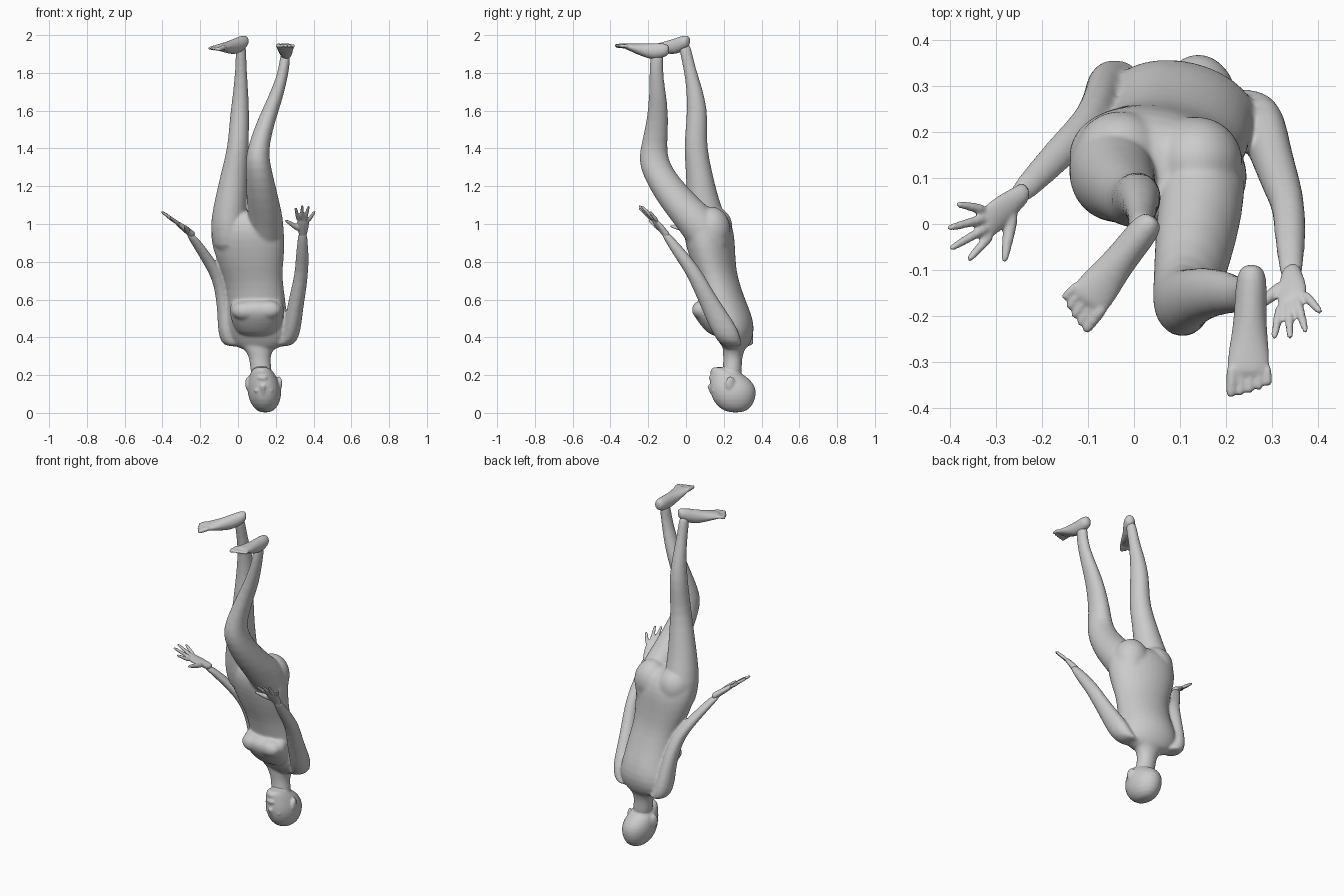
import bpy, bmesh, math
from mathutils import Vector as V, Matrix

bm = bmesh.new()
SEG = 16


def loft(rings):
    """Closed skin through rings of (centre, u half-axis, v half-axis)."""
    loops = []
    for c, u, v in rings:
        loops.append([bm.verts.new(V(c) + 1.03 * (V(u) * math.cos(a) + V(v) * math.sin(a)))
                      for a in (2 * math.pi * i / SEG for i in range(SEG))])
    faces = [bm.faces.new(loops[0]), bm.faces.new(loops[-1][::-1])]
    for a, b in zip(loops, loops[1:]):
        for i in range(SEG):
            j = (i + 1) % SEG
            faces.append(bm.faces.new((a[j], a[i], b[i], b[j])))
    bmesh.ops.recalc_face_normals(bm, faces=faces)


def column(rows, turn=0):
    """Limb or trunk from level ellipses: x, y, z, rx, ry."""
    c, s = math.cos(math.radians(turn)), math.sin(math.radians(turn))
    loft([((x, y, z), (rx * c, rx * s, 0), (-ry * s, ry * c, 0)) for x, y, z, rx, ry in rows])


def digit(p, q, r0, r1):
    p, q = V(p), V(q)
    d = (q - p).normalized()
    u = d.orthogonal().normalized()
    w = d.cross(u)
    loft([(p.lerp(q, t), u * r, w * r) for t, r in
          ((0, r0), (.3, r0), (.6, (r0 + r1) / 2), (.9, r1), (1, r1 * .6))])


def blob(c, r, turn=0):
    m = Matrix.Translation(c) @ Matrix.Rotation(math.radians(turn), 4, 'Z') @ Matrix.Diagonal((*r, 1))
    bmesh.ops.create_icosphere(bm, subdivisions=3, radius=1.03, matrix=m)


def hand(wrist, knuckle, across, tips, thumb):
    wrist, knuckle, across = V(wrist), V(knuckle), V(across).normalized()
    n = across.cross(knuckle - wrist).normalized()
    loft([(wrist.lerp(knuckle, t), across * w, n * h) for t, w, h in
          ((-.25, .022, .02), (.1, .025, .018), (.45, .034, .016), (.85, .036, .013), (1.02, .032, .009))])
    for i, tip in enumerate(tips):
        digit(knuckle + across * (i - 1.5) * .019 - (knuckle - wrist) * .1, tip, .0105, .008)
    digit(wrist.lerp(knuckle, .25) - across * .015, thumb, .015, .0085)


def foot(heel, toe, slope, big):
    """Sole-up foot; big is the side (+1/-1) carrying the big toe."""
    heel, toe = V(heel), V(toe)
    d = (toe - heel).normalized()
    side = V((-d.y, d.x, 0)).normalized()
    d = V((d.x, d.y, slope))
    up = V((0, 0, 1))
    loft([(heel + d * s + up * z, side * w, up * h) for s, w, z, h in
          ((-.005, .018, -.032, .024), (.02, .034, -.036, .037), (.08, .034, -.046, .044),
           (.14, .037, -.04, .034), (.19, .045, -.03, .023), (.22, .046, -.024, .017), (.24, .042, -.021, .012))])
    for i in range(5):
        k = side * big * (.033 - i * .0185) - up * .021
        digit(heel + d * .215 + k, heel + d * ((.287, .284, .278, .27, .26)[i]) + k * 1.1,
              .0135 if i == 0 else .009, .011 if i == 0 else .0085)


def finish(name, smoothing, voxel=.006):
    """Turn the gathered pieces into one fused, softened object."""
    me = bpy.data.meshes.new(name)
    bm.to_mesh(me)
    bm.clear()
    ob = bpy.data.objects.new(name, me)
    bpy.context.collection.objects.link(ob)
    sub = ob.modifiers.new("round", 'SUBSURF')
    sub.levels = sub.render_levels = 1
    rm = ob.modifiers.new("fuse", 'REMESH')
    rm.mode, rm.voxel_size, rm.use_smooth_shade = 'VOXEL', voxel, True
    sm = ob.modifiers.new("soften", 'SMOOTH')
    sm.factor, sm.iterations = .5, smoothing


# trunk, upside down and leaning
column([(.11, .26, .325, .08, .05), (.11, .26, .37, .155, .078), (.105, .25, .44, .172, .11),
        (.10, .225, .52, .158, .12), (.10, .20, .6, .152, .11), (.085, .172, .7, .152, .103),
        (.07, .15, .77, .168, .11), (.055, .13, .88, .196, .124), (.05, .12, .96, .197, .13),
        (.05, .112, 1.03, .18, .108), (.05, .1, 1.07, .11, .06)], -13)
# chest band: one wide swell that slopes off towards the neck
column([(.1, .2, .4, .09, .06), (.1, .175, .45, .12, .085), (.1, .145, .5, .14, .093),
        (.1, .125, .54, .145, .09), (.1, .13, .575, .142, .087), (.1, .155, .605, .12, .07)], -10)
blob((.035, .1, .54), (.07, .055, .05), -12)
blob((.16, .083, .545), (.07, .05, .05), -12)
blob((-.03, .15, .98), (.098, .095, .11))
blob((.135, .135, .97), (.1, .098, .12))
# neck with sloping shoulders
column([(.11, .265, .41, .13, .07), (.11, .26, .36, .1, .065), (.112, .25, .325, .068, .056),
        (.115, .248, .29, .055, .049), (.12, .245, .24, .056, .05), (.13, .24, .17, .055, .055)])

# straight leg
column([(-.045, .13, .84, .075, .085), (-.048, .13, .93, .092, .11), (-.05, .11, 1.02, .095, .103),
        (-.035, .085, 1.15, .082, .082),
        (-.02, .07, 1.27, .07, .069), (0, .05, 1.4, .056, .061), (.005, .055, 1.5, .053, .057),
        (.01, .06, 1.6, .049, .054), (.015, .045, 1.72, .038, .042), (.016, .015, 1.84, .029, .031),
        (.016, -.005, 1.93, .028, .034), (.016, -.01, 1.96, .02, .025)])

# bent leg
column([(.14, .13, .84, .08, .085), (.15, .115, .93, .094, .122), (.147, .05, 1.03, .092, .135),
        (.13, -.045, 1.13, .085, .114),
        (.115, -.135, 1.25, .072, .091), (.102, -.175, 1.34, .063, .077), (.11, -.168, 1.42, .055, .068),
        (.15, -.15, 1.55, .048, .057), (.195, -.148, 1.66, .041, .048), (.235, -.157, 1.78, .03, .036),
        (.248, -.157, 1.86, .028, .036), (.252, -.15, 1.92, .025, .034)])

# arms
column([(.22, .25, .35, .05, .055), (.265, .23, .375, .048, .06), (.285, .205, .44, .048, .075),
        (.3, .15, .54, .043, .062),
        (.32, .09, .65, .041, .05), (.337, .045, .74, .035, .046), (.34, -.02, .83, .035, .044),
        (.342, -.08, .91, .028, .032), (.342, -.12, .965, .024, .022)])
column([(-.01, .3, .35, .05, .055), (-.045, .3, .375, .048, .06), (-.06, .287, .44, .047, .066),
        (-.068, .275, .52, .04, .055),
        (-.08, .25, .62, .038, .047), (-.1, .215, .71, .037, .042), (-.145, .172, .79, .038, .038),
        (-.205, .11, .88, .032, .032), (-.265, .048, .962, .026, .025)])
finish("body", 22)

# head: skull and jaw, then lips, nose, brow, ears
column([(.145, .262, .001, .025, .035), (.144, .26, .023, .06, .082), (.142, .253, .07, .084, .113),
        (.14, .25, .12, .09, .122), (.135, .24, .16, .083, .114), (.13, .222, .2, .07, .09),
        (.126, .19, .23, .05, .058), (.125, .172, .243, .028, .03)])
column([(.12, .245, .27, .05, .045), (.122, .244, .23, .055, .05), (.13, .24, .17, .055, .055)])
digit((.136, .14, .095), (.132, .123, .148), .009, .014)
blob((.13, .133, .185), (.026, .012, .013))
blob((.126, .145, .218), (.022, .016, .016))
for x in (.053, .219):
    blob((x, .235, .155), (.012, .026, .038), 20 if x > .1 else -20)
    blob((.135 + (x - .135) * .42, .146, .118), (.016, .01, .009))
finish("head", 5)

# hands
hand((.342, -.11, .95), (.345, -.17, 1.025), (.87, .42, -.1),
     [(.305, -.25, 1.087), (.34, -.25, 1.099), (.375, -.237, 1.097), (.407, -.193, 1.067)],
     (.25, -.195, 1.02))
hand((-.25, .06, .95), (-.325, -.002, 1.008), (-.25, .95, .17),
     [(-.362, -.08, 1.038), (-.402, -.055, 1.064), (-.407, -.01, 1.068), (-.387, .044, 1.05)],
     (-.283, -.085, .99))
finish("hands", 4, .005)

# feet
foot((.042, .012, 2.003), (-.13, -.205, 2.0), -.2, 1)
foot((.257, -.092, 1.955), (.247, -.37, 1.955), .04, -1)
finish("feet", 4, .005)
